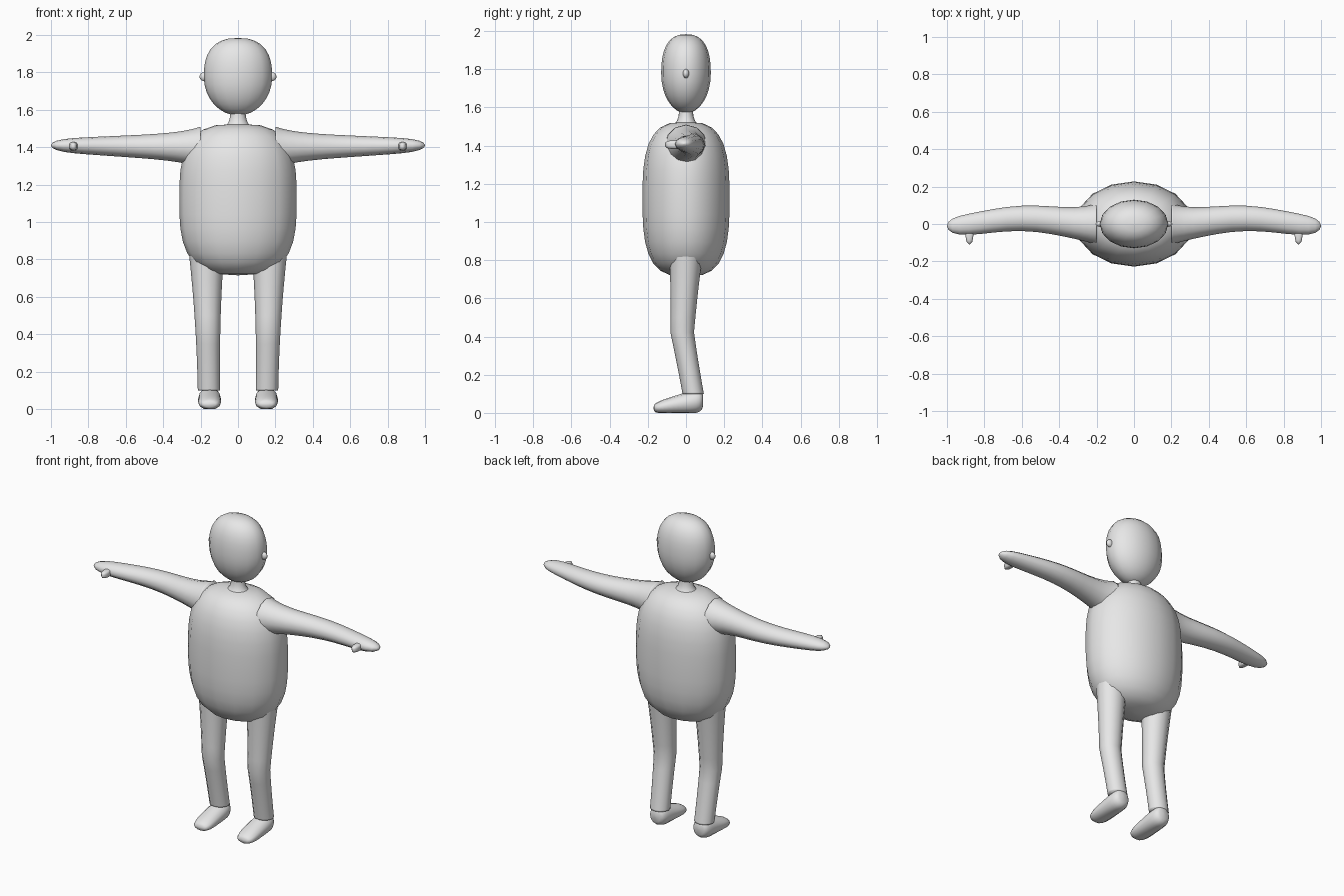
import bpy
import bmesh
from math import cos, sin, pi, tau
from mathutils import Vector

cube = bpy.data.objects.get("Cube")
if cube:
    bpy.data.objects.remove(cube, do_unlink=True)

colour = (0.8, 0.8, 0.8, 1)
grey = bpy.data.materials.new("plain_grey")
grey.use_nodes = True
grey.diffuse_color = colour
grey.node_tree.nodes["Principled BSDF"].inputs["Base Color"].default_value = colour


def rounding(t, power):
    """Superellipse outline: full in the middle, closed at t = -1 and t = 1."""
    return max(0, 1 - abs(t) ** power) ** (1 / power)


def loft(name, section, u, v, side=1, sides=16, steps=16):
    """Skin ellipses spanned by the directions u and v. section(t) gives the
    centre and both radii for t from 0 to 1, with rings closer at the ends."""
    bm = bmesh.new()
    loops = []
    for step in range(steps + 1):
        centre, ru, rv = section((1 - cos(pi * step / steps)) / 2)
        loop = []
        for k in range(sides):
            angle = tau * k / sides
            point = (Vector(centre)
                     + u * max(ru, 0.001) * cos(angle)
                     + v * max(rv, 0.001) * sin(angle))
            # Mirror to the wanted side and keep soles flat on the ground
            point.x *= side
            point.z = max(point.z, 0)
            loop.append(bm.verts.new(point))
        loops.append(loop)
    for low, high in zip(loops, loops[1:]):
        for k in range(sides):
            bm.faces.new((low[k - 1], low[k], high[k], high[k - 1]))
    bm.faces.new(loops[0])
    bm.faces.new(loops[-1])
    bmesh.ops.recalc_face_normals(bm, faces=bm.faces[:])
    for face in bm.faces:
        face.smooth = True
    mesh = bpy.data.meshes.new(name)
    bm.to_mesh(mesh)
    bm.free()
    mesh.materials.append(grey)
    obj = bpy.data.objects.new(name, mesh)
    bpy.context.collection.objects.link(obj)


X, Y, Z = Vector((1, 0, 0)), Vector((0, 1, 0)), Vector((0, 0, 1))


def egg(name, centre, radii, lower=2, upper=2, side=1, sides=16):
    """Upright rounded solid; higher powers make that half boxier."""
    def section(t):
        height = 2 * t - 1
        width = rounding(height, lower if height < 0 else upper)
        return (Vector(centre) + Z * radii[2] * height,
                radii[0] * width, radii[1] * width)
    loft(name, section, X, Y, side, sides)


def neck(t):
    """Short neck, flared where it meets the shoulders."""
    radius = 0.04 + 0.04 * (1 - t) ** 4
    return (0, 0, 1.5 + t / 8), radius, radius * 0.9


def arm(t):
    """Tapered arm bowed back at the elbow, ending in a flat mitten hand."""
    flare = 0.03 * (1 - t) ** 8
    tip = rounding(t, 16) ** 8
    bow = 0.035 * sin(pi * t) ** 2 - 0.01 * t
    return ((0.2 + 0.8 * t, bow, 1.4 + 0.01 * t),
            (0.08 - 0.025 * t + flare) * tip,
            (0.08 - 0.045 * t + flare) * tip)


def leg(t):
    """Leg widening to the hip, with the knee bent forward."""
    z = 0.1 + 0.8 * t
    above_knee = z - 0.42
    y = max(-0.18 * above_knee, 0.05 * above_knee) - 0.02
    radius = 0.06 + 0.04 * t * t
    return (0.155 + 0.015 * t, y, z), radius, radius * 0.93


def foot(t):
    """Foot from the tall heel to the low toe."""
    height = 0.07 - 0.04 * t
    outline = rounding(2 * t - 1, 4)
    return ((0.152, 0.09 - 0.26 * t, height - 0.005),
            0.062 * outline, height * outline)


# Barrel body, neck and head
egg("body", (0, 0, 1.12), (0.314, 0.228, 0.405), lower=3, upper=3)
loft("neck", neck, X, Y)
egg("head", (0, 0, 1.777), (0.183, 0.13, 0.207), upper=2.5)

# Paired parts
for label, side in (("left", 1), ("right", -1)):
    egg(label + "_ear", (0.18, 0, 1.777), (0.026, 0.016, 0.024), side=side, sides=8)
    loft(label + "_arm", arm, Y, Z, side, sides=12)
    egg(label + "_thumb", (0.88, -0.06, 1.405), (0.022, 0.05, 0.022), 3, 3, side, sides=8)
    loft(label + "_leg", leg, X, Y, side, sides=12)
    loft(label + "_foot", foot, X, Z, side, sides=12)
